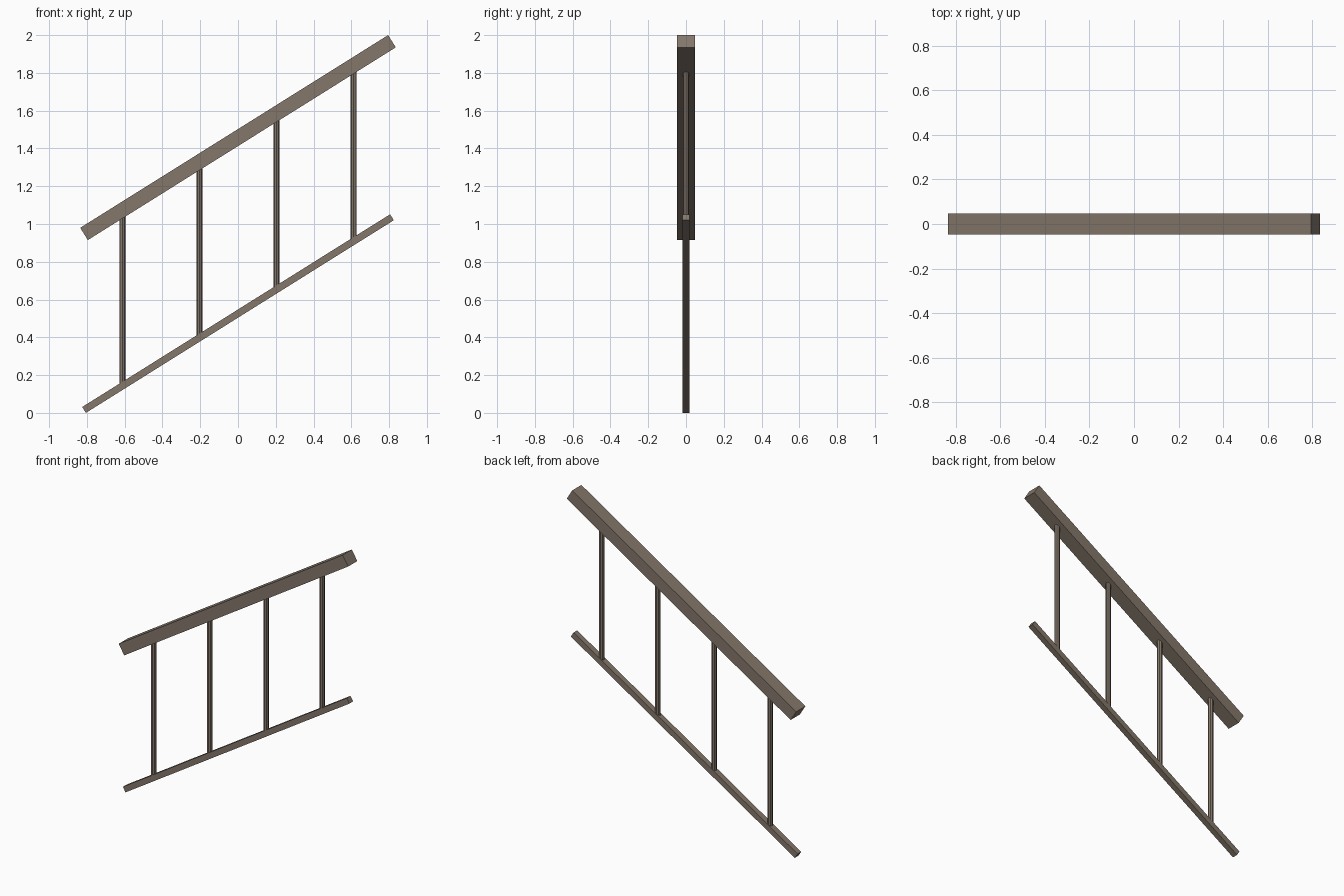
import bpy, math

if "Cube" in bpy.data.objects:
    bpy.data.objects.remove(bpy.data.objects["Cube"])

SLOPE = 1.02 / 1.63
ANGLE = math.atan(SLOPE)
LENGTH = 1.923

wood = bpy.data.materials.new("wood")
wood.diffuse_color = (0.23, 0.185, 0.145, 1)
wood.use_nodes = True
wood.node_tree.nodes["Principled BSDF"].inputs["Base Color"].default_value = wood.diffuse_color


# Sloped rectangular rail centred on x = 0
def rail(name, width, thick, z):
    bpy.ops.mesh.primitive_cube_add(size=1, location=(0, 0, z), rotation=(0, -ANGLE, 0))
    ob = bpy.context.object
    ob.name = name
    ob.scale = (LENGTH, width, thick)
    ob.data.materials.append(wood)


TOP_Z, TOP_T = 1.4575, 0.0765
LOW_Z, LOW_T = 0.5257, 0.037
rail("handrail", 0.095, TOP_T, TOP_Z)
rail("lower_rail", 0.038, LOW_T, LOW_Z)

# Vertical balusters, ends tucked just inside both rails
RADIUS = 0.0165
tuck = RADIUS * SLOPE
for i in range(4):
    x = (i - 1.5) * 0.408
    bottom = LOW_Z + SLOPE * x + LOW_T / 2 / math.cos(ANGLE) - tuck
    top = TOP_Z + SLOPE * x - TOP_T / 2 / math.cos(ANGLE) + tuck
    bpy.ops.mesh.primitive_cylinder_add(vertices=8, radius=RADIUS, depth=top - bottom,
                                        location=(x, 0, (top + bottom) / 2))
    ob = bpy.context.object
    ob.name = f"baluster_{i + 1}"
    ob.data.materials.append(wood)
